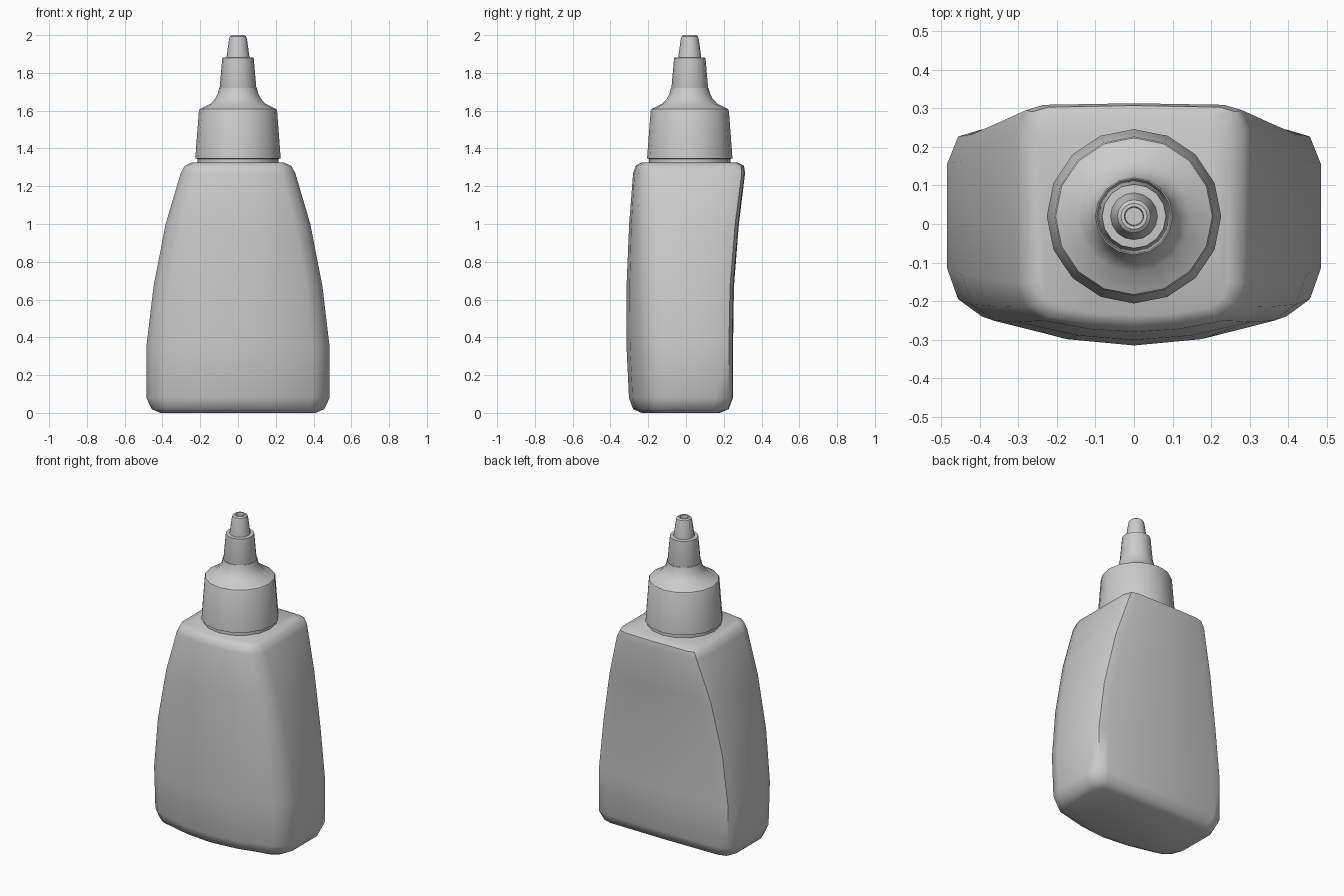
import bpy, bmesh, math

if "Cube" in bpy.data.objects:
    bpy.data.objects.remove(bpy.data.objects["Cube"])


def loft(name, rings, angle, cap_start=True, cap_end=True):
    """Skin a list of closed vertex rings into a smooth object."""
    bm = bmesh.new()
    loops = [[bm.verts.new(p) for p in ring] for ring in rings]
    n = len(loops[0])
    for a, b in zip(loops, loops[1:]):
        for i in range(n):
            j = (i + 1) % n
            bm.faces.new((a[i], a[j], b[j], b[i]))
    if cap_start:
        bm.faces.new(loops[0][::-1])
    if cap_end:
        bm.faces.new(loops[-1])
    bmesh.ops.recalc_face_normals(bm, faces=bm.faces)
    mesh = bpy.data.meshes.new(name)
    bm.to_mesh(mesh)
    bm.free()
    ob = bpy.data.objects.new(name, mesh)
    bpy.context.collection.objects.link(ob)
    bpy.context.view_layer.objects.active = ob
    ob.select_set(True)
    bpy.ops.object.shade_smooth_by_angle(angle=math.radians(angle))
    ob.select_set(False)
    return ob


def section(z, w, yf, yb, r):
    """Rounded rectangle with a bowed front, symmetric in x."""
    bow = 0.32 * w * w
    half = [(w * 0.38, yf + bow * 0.25), (w - r, yf + bow),
            (w - r * 0.32, yf + bow + r * 0.5), (w, yf + bow + r * 1.4),
            (w, yb - r), (w - r * 0.32, yb - r * 0.2), (w - r, yb)]
    pts = [(0, yf)] + half + [(0, yb + 0.004)] + [(-x, y) for x, y in half[::-1]]
    return [(x, y, z) for x, y in pts]


def lathe(name, profile, sides=16, angle=35, cap_start=True, cap_end=True):
    rings = [[(r * math.cos(2 * math.pi * i / sides),
               0.02 + r * math.sin(2 * math.pi * i / sides), z)
              for i in range(sides)] for r, z in profile]
    return loft(name, rings, angle, cap_start, cap_end)


# Bottle body: height, half width, front y, back y, corner size
body = [(0.0, 0.41, -0.235, 0.175, 0.05), (0.02, 0.457, -0.28, 0.222, 0.08),
        (0.08, 0.485, -0.302, 0.245, 0.09), (0.35, 0.485, -0.315, 0.245, 0.09),
        (0.67, 0.447, -0.315, 0.25, 0.085), (1.0, 0.383, -0.301, 0.276, 0.08),
        (1.27, 0.303, -0.28, 0.309, 0.07), (1.308, 0.282, -0.266, 0.303, 0.06),
        (1.325, 0.245, -0.238, 0.27, 0.05)]
loft("bottle_body", [section(*s) for s in body], 50)

# Neck between body and cap
lathe("neck", [(0.215, 1.3), (0.215, 1.36)])

# Screw cap with a flared shoulder
lathe("screw_cap", [(0.215, 1.345), (0.226, 1.347), (0.225, 1.362), (0.207, 1.6),
                    (0.203, 1.608), (0.145, 1.637), (0.122, 1.662),
                    (0.107, 1.69), (0.1, 1.72)])

# Twist spout
lathe("spout", [(0.09, 1.69), (0.097, 1.722), (0.083, 1.88), (0.055, 1.882)])

# Tip with a recessed opening
lathe("nozzle_tip", [(0.062, 1.87), (0.06, 1.89), (0.048, 1.975), (0.043, 1.993),
                     (0.034, 2.0), (0.025, 2.0), (0.023, 1.96)])
